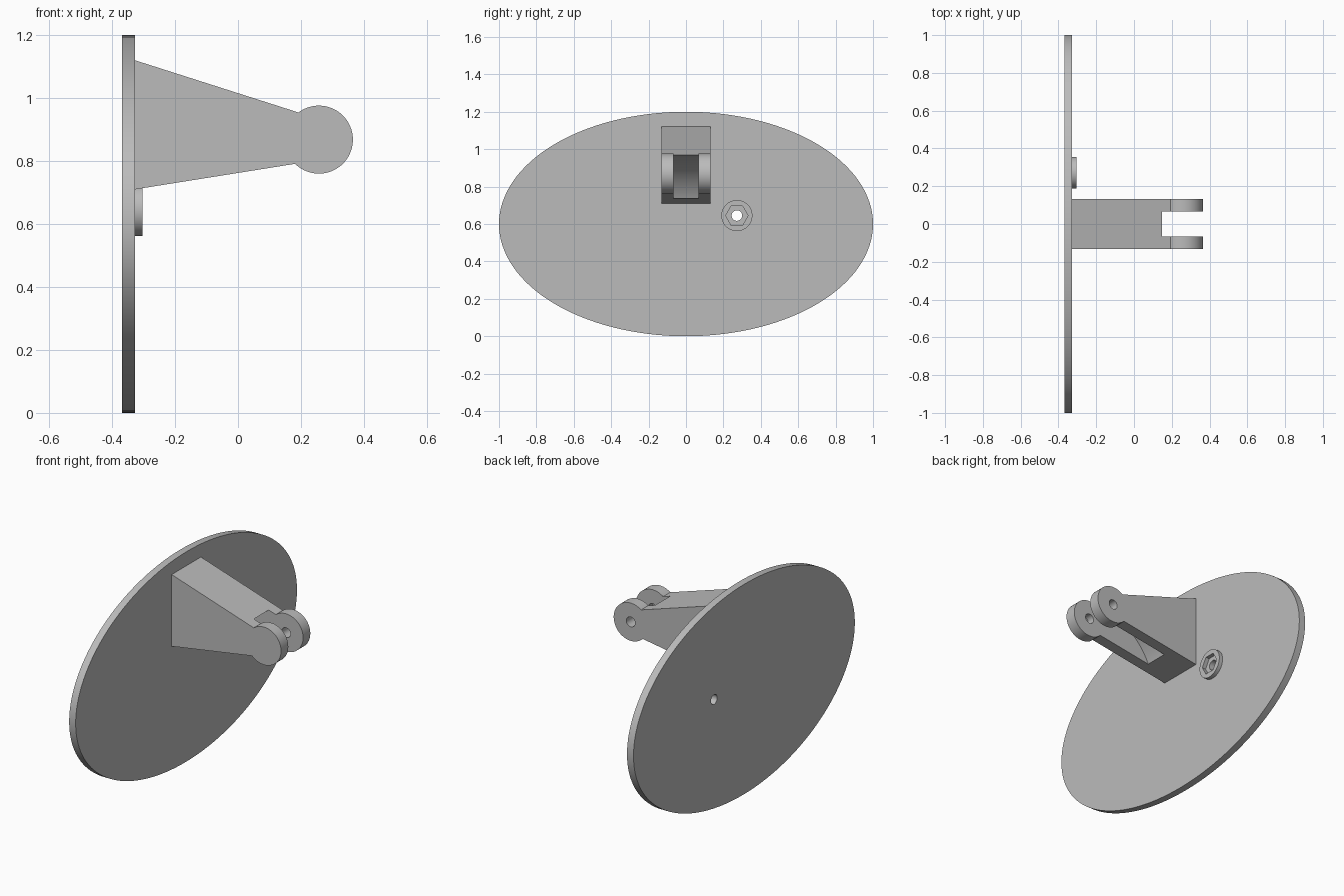
import bpy, bmesh, math

if "Cube" in bpy.data.objects:
    bpy.data.objects.remove(bpy.data.objects["Cube"])

grey = bpy.data.materials.new("light_grey")
grey.diffuse_color = (0.5, 0.5, 0.5, 1)
grey.use_nodes = True
grey.node_tree.nodes["Principled BSDF"].inputs["Base Color"].default_value = grey.diffuse_color


def arc(cu, cv, ru, rv, n, a0=0.0, a1=360.0):
    """Points on an ellipse; a full turn leaves out the repeated last point."""
    steps = n if abs(a1 - a0) >= 360 else n - 1
    return [(cu + ru * math.cos(math.radians(a0 + (a1 - a0) * i / steps)),
             cv + rv * math.sin(math.radians(a0 + (a1 - a0) * i / steps)))
            for i in range(n)]


def prism(name, outline, axis, lo, hi):
    """Extrude an outline along 'x' (outline is y,z) or 'y' (outline is x,z)."""
    def place(u, v, d):
        return (d, u, v) if axis == 'x' else (u, d, v)
    bm = bmesh.new()
    face = bm.faces.new([bm.verts.new(place(u, v, lo)) for u, v in outline])
    new = bmesh.ops.extrude_face_region(bm, geom=[face])["geom"]
    bmesh.ops.translate(bm, verts=[g for g in new if isinstance(g, bmesh.types.BMVert)],
                        vec=place(0, 0, hi - lo))
    bmesh.ops.recalc_face_normals(bm, faces=bm.faces)
    mesh = bpy.data.meshes.new(name)
    bm.to_mesh(mesh)
    bm.free()
    mesh.materials.append(grey)
    obj = bpy.data.objects.new(name, mesh)
    bpy.context.collection.objects.link(obj)
    return obj


def activate(obj):
    bpy.ops.object.select_all(action='DESELECT')
    obj.select_set(True)
    bpy.context.view_layer.objects.active = obj


def cut(obj, *cutters):
    for c in cutters:
        activate(obj)
        mod = obj.modifiers.new("cut", 'BOOLEAN')
        mod.operation = 'DIFFERENCE'
        mod.solver = 'EXACT'
        mod.object = c
        bpy.ops.object.modifier_apply(modifier=mod.name)
        bpy.data.objects.remove(c)


BACK, FACE = -0.368, -0.327      # plate back and front along x
HX, HZ = 0.257, 0.868            # hinge centre
NY, NZ = 0.272, 0.645            # nut boss centre

# oval plate with a screw hole
plate = prism("oval_plate", arc(0, 0.6, 1.0, 0.6, 128), 'x', BACK, FACE)
cut(plate, prism("screw_hole", arc(NY, NZ, 0.028, 0.028, 32), 'x', -0.5, 0))

# round boss with a hexagonal nut pocket
boss = prism("nut_boss", arc(NY, NZ, 0.083, 0.083, 64), 'x', FACE, -0.304)
cut(boss, prism("nut_pocket", arc(NY, NZ, 0.06, 0.06, 6), 'x', -0.4, 0))

# tapered arm ending in a round hinge eye
profile = [(FACE, 0.71)] + arc(HX, HZ, 0.108, 0.108, 56, -134.6, 127) + [(FACE, 1.12)]
arm = prism("hinge_arm", profile, 'y', -0.132, 0.132)

# slot between the lugs with a curved back, and a pin hole blind at the front lug
sx, sz, sr = 0.208, 0.573, 0.40
slot = arc(sx, sz, sr, sr, 40, 98.5, 190) + [(-0.18, 0.4), (0.6, 0.4), (0.6, 1.2), (0.149, 1.2)]
cut(arm, prism("slot", slot, 'y', -0.067, 0.067),
    prism("pin_hole", arc(HX, HZ, 0.028, 0.028, 32), 'y', -0.11, 0.3))

for part in (plate, boss, arm):
    activate(part)
    bpy.ops.object.shade_smooth_by_angle(angle=math.radians(25))
